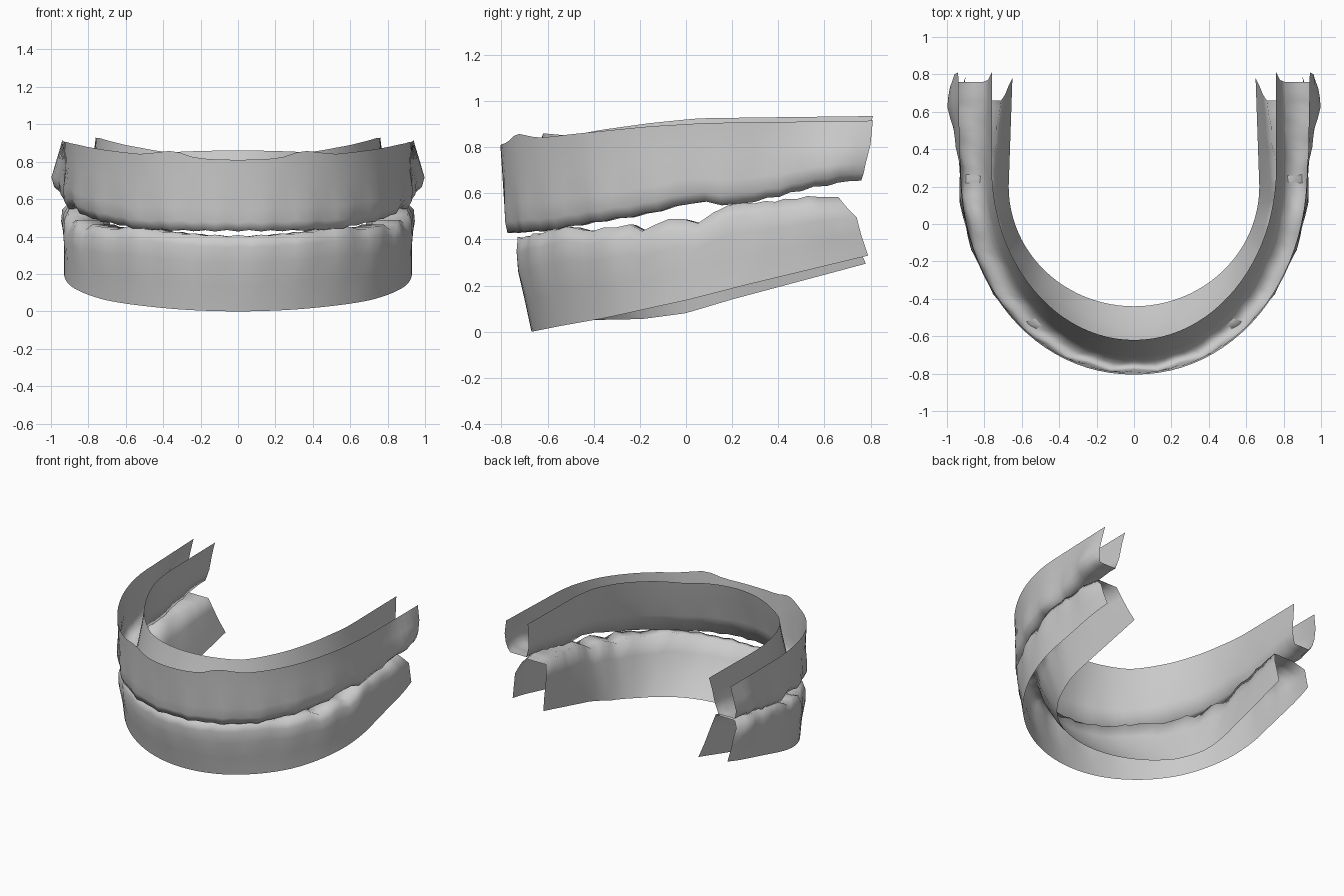
import bpy, bmesh, math

if "Cube" in bpy.data.objects:
    bpy.data.objects.remove(bpy.data.objects["Cube"])

grey = bpy.data.materials.new("plain_grey")
grey.use_nodes = True
colour = (0.6, 0.6, 0.6, 1)
grey.diffuse_color = colour
grey.node_tree.nodes["Principled BSDF"].inputs["Base Color"].default_value = colour

CURVE, STRAIGHT = 24, 9          # stations round the front and along each arm
TOTAL = CURVE + STRAIGHT


def lookup(table, y):
    """Piecewise linear height along the arch."""
    if y <= table[0][0]:
        return table[0][1]
    for (y0, z0), (y1, z1) in zip(table, table[1:]):
        if y <= y1:
            return z0 + (z1 - z0) * (y - y0) / (y1 - y0)
    return table[-1][1]


def plan(i, front, side, centre, rear_x, rear_y, swell=0, power=1):
    """Plan position on a quarter oval that runs on into an arm that may swell."""
    if i < CURVE:
        a = math.pi / 2 * i / CURVE
        return (side * math.sin(a) ** power,
                centre + (front - centre) * math.cos(a) ** power)
    f = (i - CURVE) / STRAIGHT
    x = side + (rear_x - side) * f + swell * math.sin(math.pi * f * f)
    return x, centre + (rear_y - centre) * f


def trough(name, ref, crest, outer, inner, rails):
    """Loft open rails: front, side, centre, rear_x, rear_y, swell, power, lift, is_inner, bump."""
    bm = bmesh.new()
    grid = []
    for i in range(-TOTAL, TOTAL + 1):
        k = abs(i)
        sign = -1 if i < 0 else 1
        y_ref = plan(k, *ref)[1]
        row = []
        for *path, lift, is_inner, bump in rails:
            x, y = plan(k, *path)
            low = lookup(crest, y_ref)
            high = lookup(inner if is_inner else outer, y_ref)
            # tooth bulges that also lengthen each tooth, fading at the open ends
            wave = -bump * math.cos(k * math.pi / 2) * (k < TOTAL - 1)
            grow = 1 + wave / math.hypot(x, y)
            tip = math.copysign(wave * (1 - lift), low - high)
            z = low + (high - low) * lift + tip
            row.append(bm.verts.new((sign * x * grow, y * grow, z)))
        grid.append(row)
    for r0, r1 in zip(grid, grid[1:]):
        for j in range(len(rails) - 1):
            bm.faces.new((r0[j], r0[j + 1], r1[j + 1], r1[j]))
    bmesh.ops.recalc_face_normals(bm, faces=bm.faces)
    # point the front wall outwards
    front_face = min(bm.faces, key=lambda f: f.calc_center_median().y)
    if front_face.normal.y > 0:
        bmesh.ops.reverse_faces(bm, faces=bm.faces)
    for face in bm.faces:
        face.smooth = True
    mesh = bpy.data.meshes.new(name)
    bm.to_mesh(mesh)
    bm.free()
    mesh.materials.append(grey)
    bpy.context.collection.objects.link(bpy.data.objects.new(name, mesh))


# Upper arch: channel open at the top
trough(
    "upper_arch", (-.80, .94, .3, .94, .80),
    crest=[(-.78, .435), (-.6, .445), (-.5, .465), (-.2, .51), (.05, .57),
           (.2, .55), (.4, .59), (.6, .635), (.76, .655)],
    outer=[(-.8, .81), (-.77, .82), (-.73, .86), (-.63, .84), (-.45, .86),
           (-.15, .89), (.1, .905), (.8, .915)],
    inner=[(-.8, .86), (-.66, .85), (-.5, .875), (-.24, .905), (0, .925), (.8, .935)],
    rails=[
        (-.805, .93, .3, .94, .81, 0, .97, 1, False, 0),
        (-.795, .925, .3, .96, .80, .02, .97, .6, False, 0),
        (-.79, .935, .3, .965, .78, .038, .97, .3, False, .006),
        (-.785, .93, .3, .955, .77, .03, .97, .12, False, .008),
        (-.775, .905, .3, .94, .76, .01, .98, 0, False, .008),
        (-.745, .825, .3, .805, .76, 0, 1, 0, True, .006),
        (-.71, .79, .3, .78, .77, 0, 1, .3, True, 0),
        (-.655, .77, .3, .77, .79, 0, 1, .7, True, 0),
        (-.62, .76, .3, .76, .81, 0, 1, 1, True, 0),
    ])

# Lower arch: channel open at the bottom
trough(
    "lower_arch", (-.735, .93, .25, .93, .79),
    crest=[(-.735, .4), (-.65, .42), (-.5, .455), (-.44, .43), (-.25, .46), (-.17, .43),
           (-.07, .49), (.06, .47), (.19, .55), (.4, .56), (.66, .585)],
    outer=[(-.735, 0), (-.6, .025), (-.39, .06), (0, .14), (.79, .33)],
    inner=[(-.735, .05), (-.35, .055), (-.06, .08), (.25, .14), (.79, .295)],
    rails=[
        (-.67, .93, .25, .90, .79, .01, 1, 1, False, 0),
        (-.70, .93, .25, .91, .76, .01, .99, .65, False, 0),
        (-.73, .935, .25, .915, .74, .02, .97, .35, False, .005),
        (-.735, .93, .25, .905, .69, .02, .97, .15, False, .008),
        (-.73, .905, .25, .87, .66, .01, .98, 0, False, .008),
        (-.69, .765, .25, .71, .66, 0, 1, 0, True, .006),
        (-.64, .73, .23, .69, .69, 0, 1, .3, True, 0),
        (-.54, .69, .21, .67, .74, 0, 1, .7, True, 0),
        (-.44, .67, .2, .65, .78, 0, 1, 1, True, 0),
    ])
